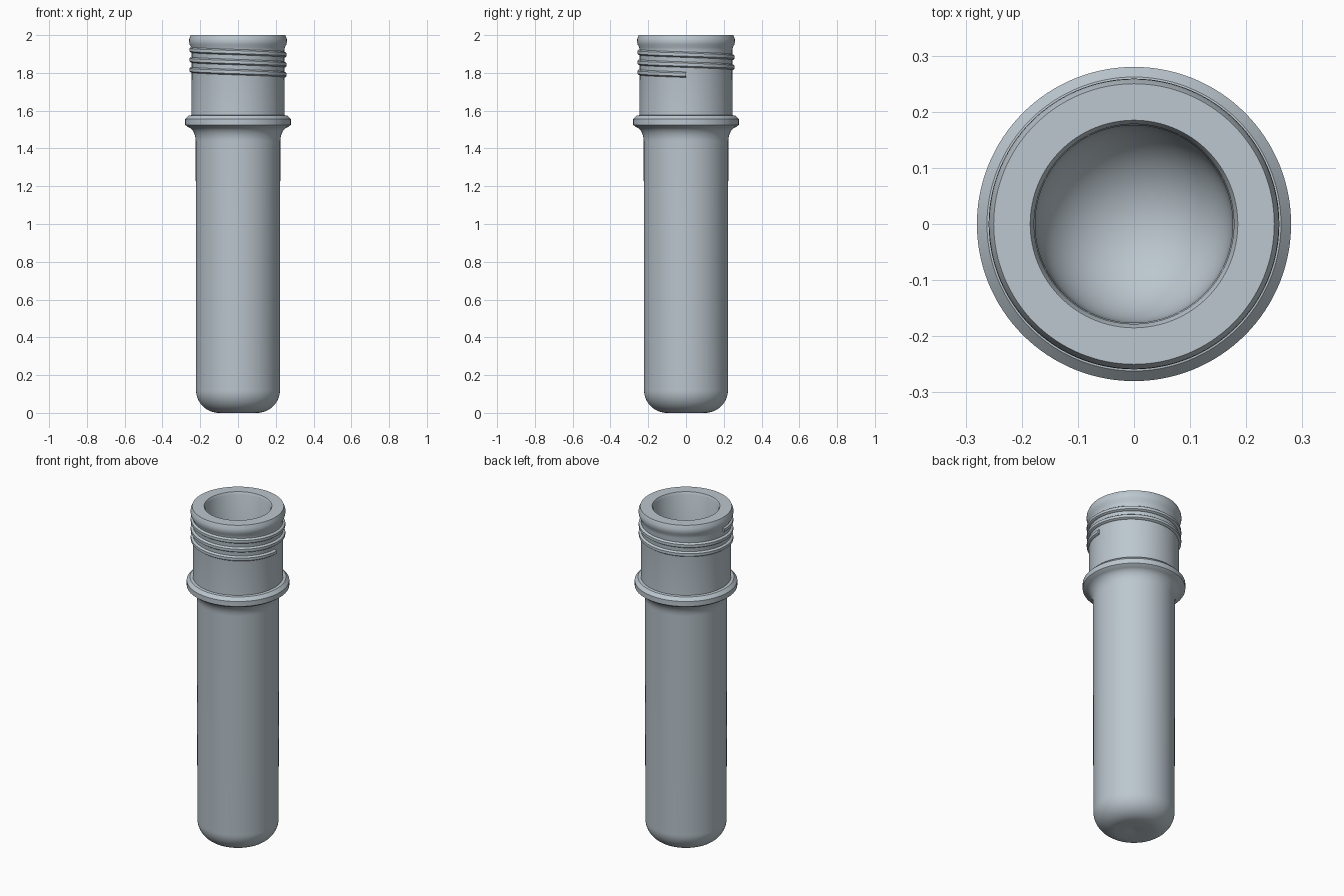
import bpy, bmesh, math

cube = bpy.data.objects.get("Cube")
if cube:
    bpy.data.objects.remove(cube, do_unlink=True)

SEGMENTS = 128

plastic = bpy.data.materials.new("blue_grey_plastic")
plastic.use_nodes = True
colour = (0.50, 0.57, 0.62, 1)
plastic.diffuse_color = colour
plastic.node_tree.nodes["Principled BSDF"].inputs["Base Color"].default_value = colour


def finish(name, bm):
    """Turn a bmesh into a smooth shaded object."""
    bmesh.ops.recalc_face_normals(bm, faces=bm.faces)
    mesh = bpy.data.meshes.new(name)
    bm.to_mesh(mesh)
    bm.free()
    mesh.materials.append(plastic)
    obj = bpy.data.objects.new(name, mesh)
    bpy.context.collection.objects.link(obj)
    bpy.ops.object.select_all(action="DESELECT")
    obj.select_set(True)
    bpy.context.view_layer.objects.active = obj
    bpy.ops.object.shade_smooth_by_angle(angle=math.radians(30))
    return obj


def arc(cx, cz, rx, rz, start, end, steps):
    """Points on an elliptical arc, angles in degrees."""
    angles = [math.radians(start + (end - start) * i / steps) for i in range(steps + 1)]
    return [(cx + rx * math.cos(a), cz + rz * math.sin(a)) for a in angles]


def lathe(name, profile):
    """Spin a (radius, height) profile around z."""
    bm = bmesh.new()
    verts = [bm.verts.new((r, 0, z)) for r, z in profile]
    edges = [bm.edges.new(pair) for pair in zip(verts, verts[1:])]
    bmesh.ops.spin(bm, geom=verts + edges, cent=(0, 0, 0), axis=(0, 0, 1),
                   angle=math.tau, steps=SEGMENTS, use_duplicate=False)
    bmesh.ops.remove_doubles(bm, verts=bm.verts, dist=1e-5)
    return finish(name, bm)


def helix_ridge(name, section, start_angle, turns, z_top, pitch):
    """Sweep a (radius, height) section down a helix, with blunt capped ends."""
    bm = bmesh.new()
    rings = []
    steps = int(turns * SEGMENTS)
    for i in range(steps + 1):
        t = i / SEGMENTS
        a = start_angle + math.tau * t
        rings.append([bm.verts.new((r * math.cos(a), r * math.sin(a), z_top - pitch * t + z))
                      for r, z in section])
    n = len(section)
    for low, high in zip(rings, rings[1:]):
        for j in range(n):
            k = (j + 1) % n
            bm.faces.new((low[j], low[k], high[k], high[j]))
    bm.faces.new(rings[0])
    bm.faces.new(rings[-1])
    return finish(name, bm)


# Hollow tube: underside, body, support ring, neck, lip, bore and domed floor
profile = [(0, 0.006), (0.02, 0.002), (0.06, 0)]
profile += arc(0.10, 0.12, 0.122, 0.12, -90, 0, 16)          # rounded base corner
profile += [(0.224, 1.44)]
profile += arc(0.274, 1.44, 0.05, 0.075, 180, 100, 8)        # flare under the ring
profile += [(0.28, 1.525), (0.28, 1.555), (0.262, 1.574), (0.246, 1.576)]
profile += [(0.245, 1.92), (0.248, 1.935), (0.256, 1.95), (0.259, 1.965),
            (0.258, 1.98), (0.25, 2.0)]                      # lip
profile += [(0.185, 2.0), (0.178, 1.985), (0.176, 1.5)]
profile += arc(0, 0.24, 0.174, 0.17, 0, -90, 24)[:-1] + [(0, 0.07)]
lathe("hollow_tube", profile)

# Screw thread around the neck
section = [(0.238, -0.016), (0.25, -0.014), (0.258, -0.008),
           (0.258, 0.008), (0.25, 0.014), (0.238, 0.016)]
helix_ridge("screw_thread", section, math.pi, 2.5, 1.923, 0.053)
